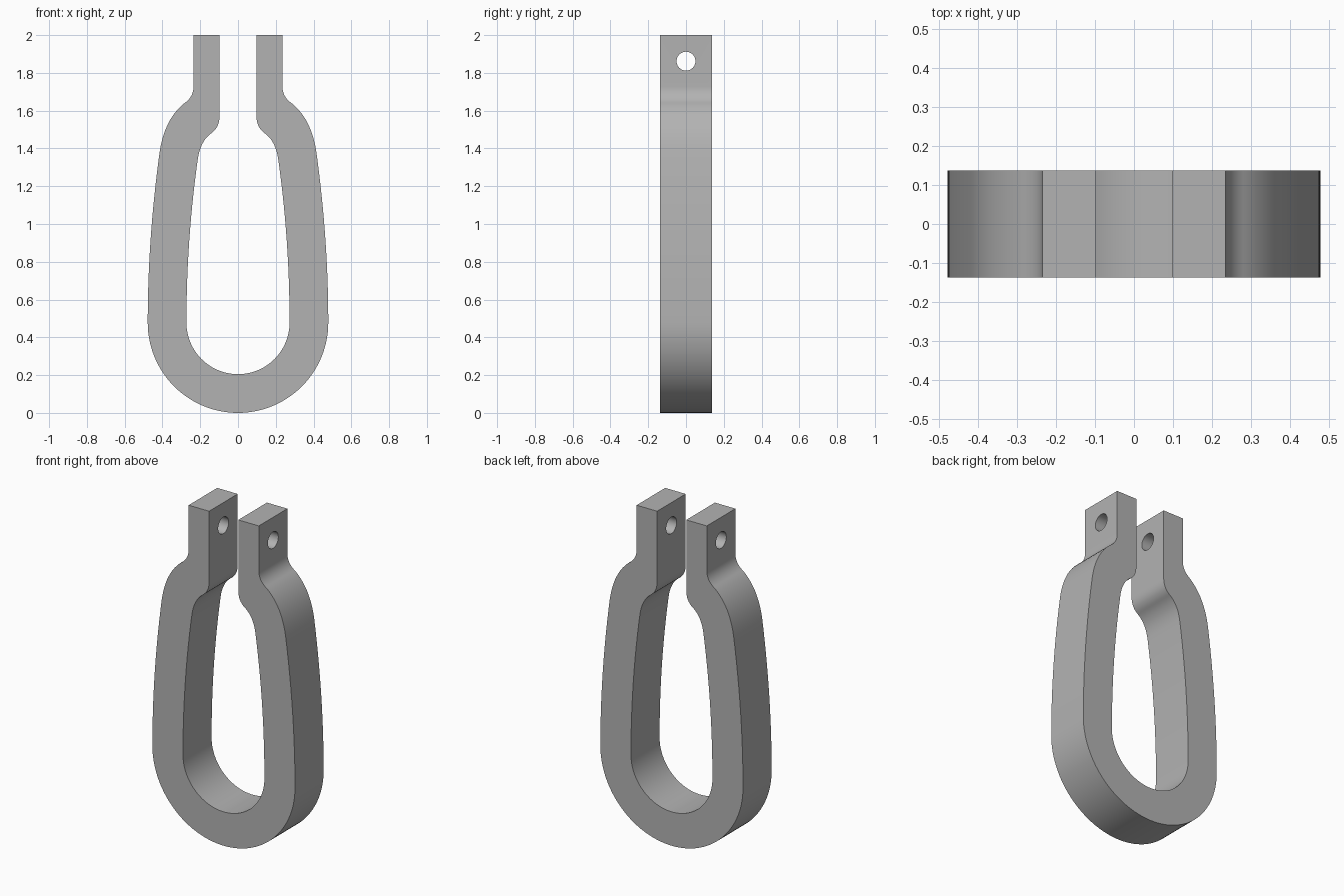
import bpy, bmesh
from math import sin, cos, pi, radians
from mathutils import Vector

if "Cube" in bpy.data.objects:
    bpy.data.objects.remove(bpy.data.objects["Cube"], do_unlink=True)

HALF_DEPTH = 0.137
BEND_Z = 0.478      # centre height of the round bottom bend

steel = bpy.data.materials.new("plain_grey")
steel.use_nodes = True
grey = (0.45, 0.45, 0.45, 1)
steel.diffuse_color = grey
steel.node_tree.nodes["Principled BSDF"].inputs["Base Color"].default_value = grey


def bend(radius, steps=28):
    """Quarter circle from the bottom centre out to the side."""
    return [(radius * sin(a), BEND_Z - radius * cos(a))
            for a in (pi / 2 * i / steps for i in range(steps + 1))]


def curve(start, control, end, steps=10):
    """Quadratic curve, leaving out its start point."""
    a, b, c = Vector(start), Vector(control), Vector(end)
    return [tuple(a * (1 - t) ** 2 + b * 2 * t * (1 - t) + c * t * t)
            for t in (i / steps for i in range(1, steps + 1))]


# Half profile of the strap: bottom bend, long side, shoulder, neck fillet, tab
outer = bend(0.478)
outer += curve(outer[-1], (0.478, 0.92), (0.415, 1.38), 16)
outer += curve(outer[-1], (0.39, 1.55), (0.29, 1.635))
outer += curve(outer[-1], (0.235, 1.67), (0.235, 1.73))
outer.append((0.235, 2.0))

inner = bend(0.273)
inner += curve(inner[-1], (0.273, 0.92), (0.212, 1.35), 16)
inner += curve(inner[-1], (0.197, 1.44), (0.142, 1.48))
inner += curve(inner[-1], (0.098, 1.51), (0.098, 1.57))
inner.append((0.098, 2.0))


def mirrored(points):
    return [(-x, z) for x, z in points[:0:-1]]


# One closed outline: left tab, round the outside, back along the inside
outline = mirrored(outer) + outer + inner[::-1] + mirrored(inner)[::-1]

bm = bmesh.new()
face = bm.faces.new([bm.verts.new((x, -HALF_DEPTH, z)) for x, z in outline])
back = bmesh.ops.extrude_face_region(bm, geom=[face])["geom"]
bmesh.ops.translate(bm, vec=(0, 2 * HALF_DEPTH, 0),
                    verts=[v for v in back if isinstance(v, bmesh.types.BMVert)])
bmesh.ops.recalc_face_normals(bm, faces=bm.faces)
mesh = bpy.data.meshes.new("clamp_strap")
bm.to_mesh(mesh)
bm.free()
strap = bpy.data.objects.new("clamp_strap", mesh)
bpy.context.collection.objects.link(strap)
mesh.materials.append(steel)

# Bolt hole through both tabs
bpy.ops.mesh.primitive_cylinder_add(vertices=48, radius=0.05, depth=1,
                                    location=(0, 0, 1.862), rotation=(0, pi / 2, 0))
cutter = bpy.context.object
cutter.name = "bolt_hole_cutter"
cutter.data.materials.append(steel)
bpy.ops.object.select_all(action="DESELECT")
strap.select_set(True)
bpy.context.view_layer.objects.active = strap
hole = strap.modifiers.new("bolt_hole", "BOOLEAN")
hole.operation = "DIFFERENCE"
hole.solver = "EXACT"
hole.object = cutter
bpy.ops.object.modifier_apply(modifier=hole.name)
bpy.data.objects.remove(cutter, do_unlink=True)

bpy.ops.object.shade_smooth_by_angle(angle=radians(30))
